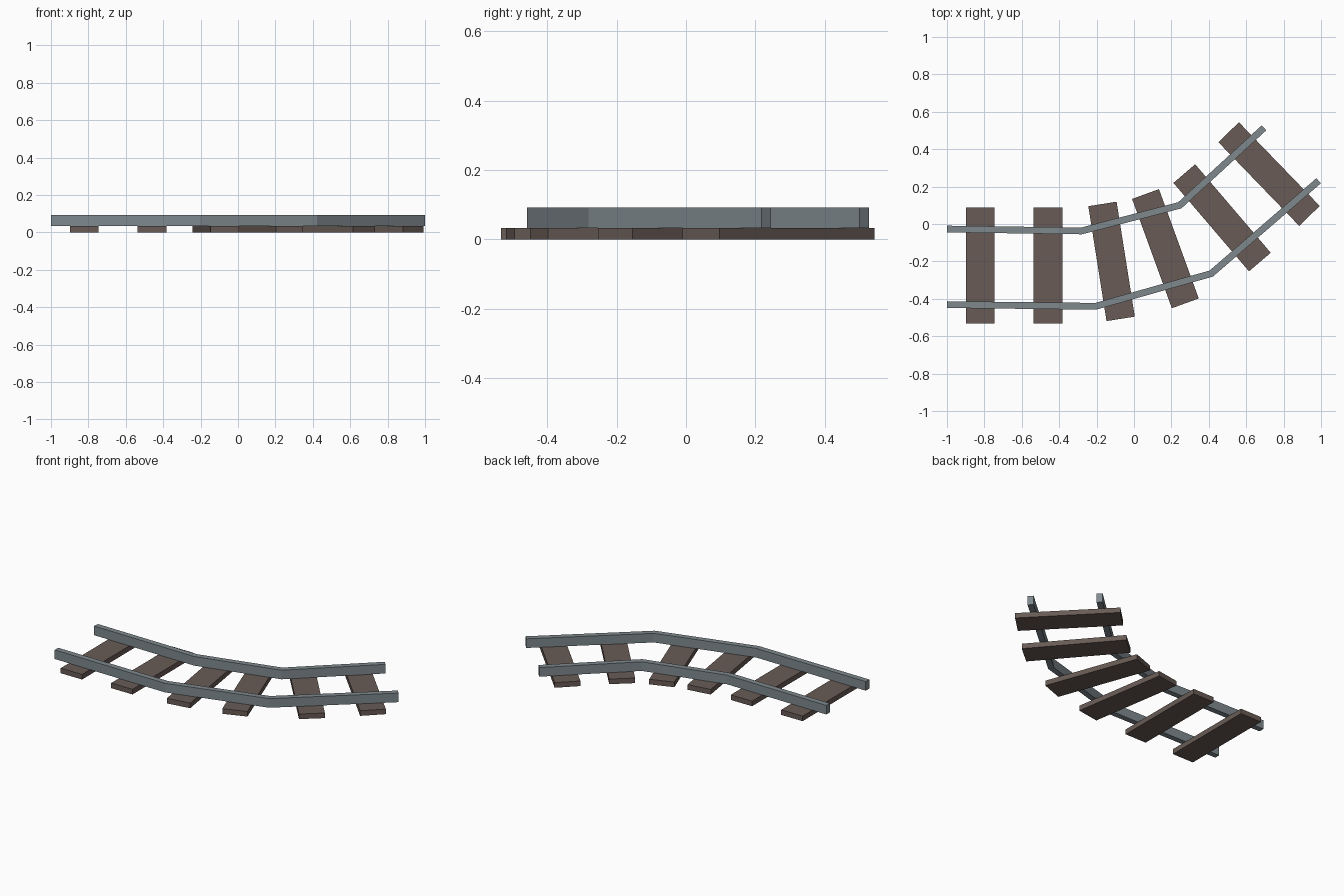
import bpy, bmesh, math
from mathutils import Vector

if "Cube" in bpy.data.objects:
    bpy.data.objects.remove(bpy.data.objects["Cube"])

SLEEPER_TOP, RAIL_TOP, RAIL_W = 0.033, 0.092, 0.036


def material(name, rgb):
    m = bpy.data.materials.new(name)
    m.diffuse_color = (*rgb, 1)
    m.use_nodes = True
    m.node_tree.nodes["Principled BSDF"].inputs["Base Color"].default_value = m.diffuse_color
    return m


steel = material("grey steel", (0.21, 0.25, 0.27))
wood = material("dark brown wood", (0.14, 0.105, 0.092))


def add_object(name, bm, mat):
    bmesh.ops.recalc_face_normals(bm, faces=bm.faces)
    me = bpy.data.meshes.new(name)
    bm.to_mesh(me)
    bm.free()
    me.materials.append(mat)
    ob = bpy.data.objects.new(name, me)
    bpy.context.collection.objects.link(ob)
    return ob


def sleeper(name, x, y, turn):
    bm = bmesh.new()
    bmesh.ops.create_cube(bm, size=1)
    bmesh.ops.scale(bm, vec=(0.153, 0.622, SLEEPER_TOP), verts=bm.verts)
    ob = add_object(name, bm, wood)
    ob.location = (x, y, SLEEPER_TOP / 2)
    ob.rotation_euler.z = math.radians(turn)


def rail(name, path):
    # rectangular bar swept along a path with mitred corners
    pts = [Vector(p) for p in path]
    dirs = [(b - a).normalized() for a, b in zip(pts, pts[1:])]
    bm = bmesh.new()
    rings = []
    for i, p in enumerate(pts):
        d0, d1 = dirs[max(i - 1, 0)], dirs[min(i, len(dirs) - 1)]
        t = (d0 + d1).normalized()
        side = Vector((-t.y, t.x)) * (RAIL_W / 2 / t.dot(d0))
        a, b = p + side, p - side
        rings.append([bm.verts.new((q.x, q.y, z)) for q, z in
                      ((a, SLEEPER_TOP), (b, SLEEPER_TOP), (b, RAIL_TOP), (a, RAIL_TOP))])
    for r, s in zip(rings, rings[1:]):
        for k in range(4):
            n = (k + 1) % 4
            bm.faces.new((r[k], r[n], s[n], s[k]))
    bm.faces.new(rings[0])
    bm.faces.new(rings[-1])
    add_object(name, bm, steel)


# Sleepers: centre and turn
for i, (x, y, turn) in enumerate([(-0.822, -0.222, 0), (-0.46, -0.222, 0),
                                  (-0.12, -0.2, 9), (0.168, -0.132, 20),
                                  (0.471, 0.033, 40.5), (0.722, 0.267, 44)]):
    sleeper(f"sleeper_{i + 1}", x, y, turn)

# Rails
rail("inner_rail", [(-1, -0.027), (-0.28, -0.037), (0.245, 0.1), (0.695, 0.514)])
rail("outer_rail", [(-1, -0.431), (-0.205, -0.44), (0.413, -0.265), (0.987, 0.231)])
